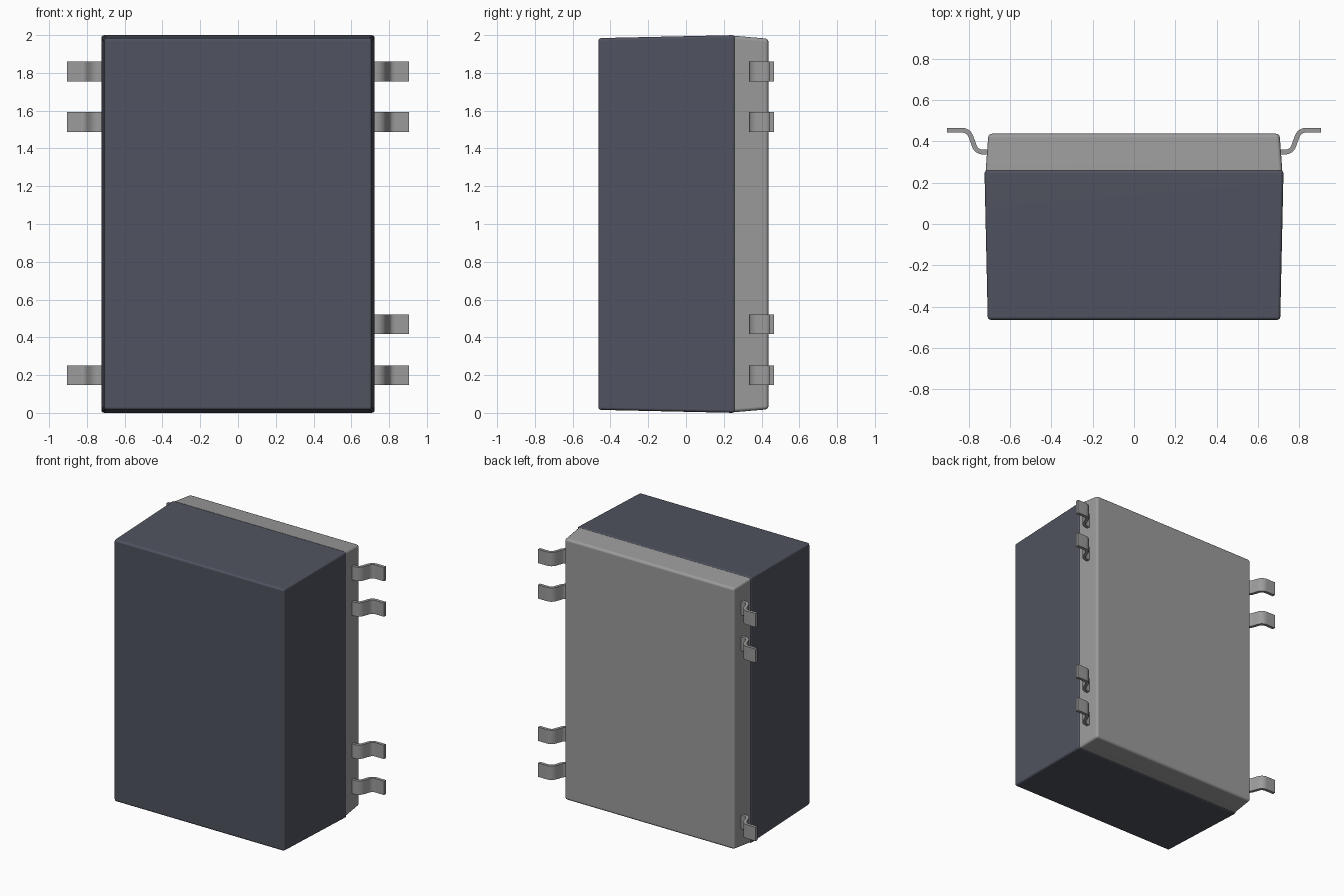
import bpy, bmesh, math
from mathutils import Vector

old = bpy.data.objects.get("Cube")
if old:
    bpy.data.objects.remove(old, do_unlink=True)


def material(name, rgb):
    mat = bpy.data.materials.new(name)
    mat.use_nodes = True
    mat.diffuse_color = (*rgb, 1)
    mat.node_tree.nodes["Principled BSDF"].inputs["Base Color"].default_value = (*rgb, 1)
    return mat


slate = material("dark slate", (0.08, 0.087, 0.115))
grey = material("mid grey", (0.33, 0.33, 0.33))


def add_object(name, bm, mat):
    bmesh.ops.recalc_face_normals(bm, faces=bm.faces)
    mesh = bpy.data.meshes.new(name)
    bm.to_mesh(mesh)
    bm.free()
    mesh.materials.append(mat)
    obj = bpy.data.objects.new(name, mesh)
    bpy.context.collection.objects.link(obj)
    return obj


def activate(obj):
    bpy.ops.object.select_all(action='DESELECT')
    obj.select_set(True)
    bpy.context.view_layer.objects.active = obj


def smooth(obj):
    activate(obj)
    bpy.ops.object.shade_smooth_by_angle(angle=math.radians(40))


def housing(name, front, back, bevel_front, bevel_back, mat):
    """Tapered rounded box; front and back are (y, half width, half height)."""
    bm = bmesh.new()
    bmesh.ops.create_cube(bm, size=2)
    for v in bm.verts:
        y, half_w, half_h = front if v.co.y < 0 else back
        v.co = Vector((v.co.x * half_w, y, 1 + v.co.z * half_h))
    middle = (front[0] + back[0]) / 2

    def on_end(edge, sign):
        return all((v.co.y - middle) * sign > 0 for v in edge.verts)

    rear_rim = [e for e in bm.edges if on_end(e, 1)]
    rest = [e for e in bm.edges if e not in rear_rim]
    if bevel_front == 0:
        rest = [e for e in rest if not on_end(e, -1)]
    width = bevel_front or bevel_back
    bmesh.ops.bevel(bm, geom=rest + rear_rim, offset=width, segments=3,
                    profile=0.5, affect='EDGES', clamp_overlap=True)
    return add_object(name, bm, mat)


def recess(obj, x, y, z, mat, radius=0.054, depth=0.015):
    """Cut a shallow round dimple into a face lying at y."""
    bm = bmesh.new()
    bmesh.ops.create_cone(bm, cap_ends=True, segments=48, radius1=radius,
                          radius2=radius, depth=2 * depth)
    for v in bm.verts:
        v.co = Vector((x + v.co.x, y + v.co.z, z + v.co.y))
    cutter = add_object("dimple_cutter", bm, mat)
    cutter.hide_render = True
    mod = obj.modifiers.new("dimple", 'BOOLEAN')
    mod.operation = 'DIFFERENCE'
    mod.solver = 'EXACT'
    mod.object = cutter
    activate(obj)
    bpy.ops.object.modifier_apply(modifier=mod.name)
    bpy.data.objects.remove(cutter, do_unlink=True)


# Front cover and rear base
cover = housing("front_cover", (-0.464, 0.708, 0.984), (0.26, 0.724, 1.0), 0.015, 0.015, slate)
recess(cover, 0.54, -0.464, 0.2, slate)
base = housing("rear_base", (0.258, 0.718, 0.996), (0.437, 0.705, 0.981), 0, 0.018, grey)
recess(base, 0.4, 0.437, 0.335, grey)
for part in (cover, base):
    smooth(part)
    weighted = part.modifiers.new("weighted normals", 'WEIGHTED_NORMAL')
    weighted.keep_sharp = True


# Bent leads: a rounded step profile, thickened and extruded along z
def lead_path():
    corners = [Vector(p) for p in ((0.69, 0.348), (0.763, 0.348), (0.8, 0.454), (0.905, 0.454))]
    path = [corners[0]]
    for before, corner, after in zip(corners, corners[1:], corners[2:]):
        a = corner + (before - corner).normalized() * 0.035
        b = corner + (after - corner).normalized() * 0.035
        for i in range(9):
            t = i / 8
            path.append(a * (1 - t) ** 2 + corner * 2 * t * (1 - t) + b * t ** 2)
    return path + [corners[-1]]


def add_lead(name, side, z, width=0.104, thickness=0.023):
    path = lead_path()
    inner, outer = [], []
    for i, p in enumerate(path):
        tangent = (path[min(i + 1, len(path) - 1)] - path[max(i - 1, 0)]).normalized()
        normal = Vector((-tangent.y, tangent.x)) * thickness / 2
        inner.append(p - normal)
        outer.append(p + normal)
    bm = bmesh.new()
    ring = [bm.verts.new((side * p.x, p.y, z - width / 2)) for p in inner + outer[::-1]]
    face = bm.faces.new(ring)
    ext = bmesh.ops.extrude_face_region(bm, geom=[face])
    moved = [g for g in ext["geom"] if isinstance(g, bmesh.types.BMVert)]
    bmesh.ops.translate(bm, verts=moved, vec=(0, 0, width))
    smooth(add_object(name, bm, grey))


left_heights = [0.2, 0.47, 1.54, 1.807]
right_heights = [0.2, 1.54, 1.807]
for label, side, heights in (("left", 1, left_heights), ("right", -1, right_heights)):
    for n, z in enumerate(heights, 1):
        add_lead(f"{label}_lead_{n}", side, z)
